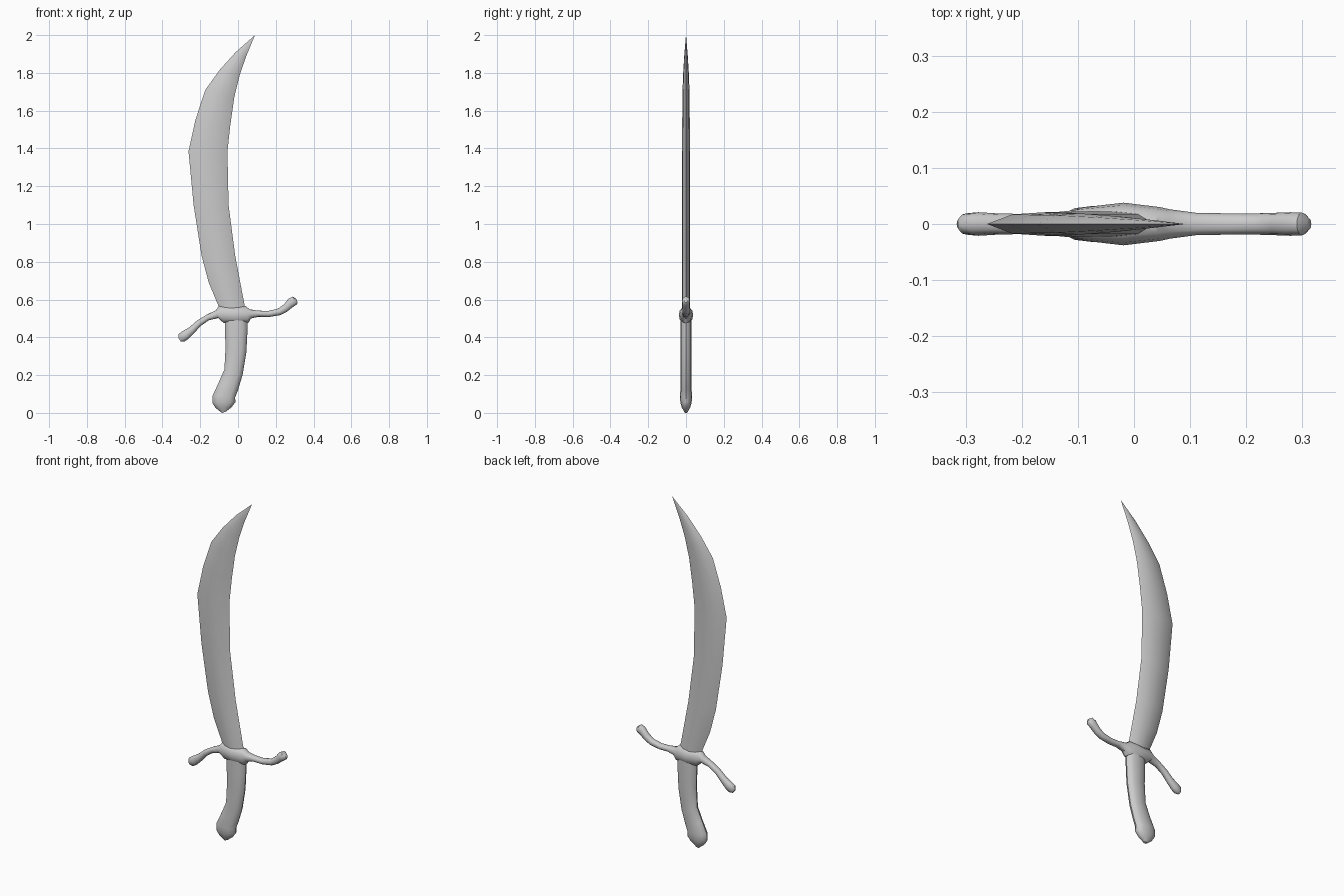
import bpy, bmesh, math


def loft(name, rings, section):
    """Skin a section through rings (ax, az, bx, bz, half_depth) in the XZ plane.
    section points are (t, y): t runs from edge a to edge b, y is -1..1."""
    bm = bmesh.new()
    loops = []
    for ax, az, bx, bz, d in rings:
        loops.append([bm.verts.new((ax + (bx - ax) * t, y * d, az + (bz - az) * t))
                      for t, y in section])
    n = len(section)
    for lo, hi in zip(loops, loops[1:]):
        for i in range(n):
            j = (i + 1) % n
            bm.faces.new((lo[i], lo[j], hi[j], hi[i]))
    bm.faces.new(loops[0])
    bm.faces.new(loops[-1])
    bmesh.ops.remove_doubles(bm, verts=bm.verts, dist=0.0003)
    bmesh.ops.recalc_face_normals(bm, faces=bm.faces)
    me = bpy.data.meshes.new(name)
    bm.to_mesh(me)
    bm.free()
    ob = bpy.data.objects.new(name, me)
    bpy.context.collection.objects.link(ob)
    bpy.ops.object.select_all(action='DESELECT')
    ob.select_set(True)
    bpy.context.view_layer.objects.active = ob
    bpy.ops.object.shade_smooth_by_angle(angle=math.radians(40))
    return ob


def oval(sides, power=1.0):
    pts = []
    for i in range(sides):
        a = 2 * math.pi * i / sides
        c, s = math.cos(a), math.sin(a)
        pts.append((0.5 - 0.5 * math.copysign(abs(c) ** power, c),
                    math.copysign(abs(s) ** power, s)))
    return pts


# curved blade: lens section, sharp along both edges
half = [(0.22, 0.82), (0.5, 1.0), (0.78, 0.82)]
lens = [(0, 0)] + half + [(1, 0)] + [(t, -y) for t, y in reversed(half)]
loft("blade", [
    (-0.095, 0.53, 0.04, 0.53, 0.022),
    (-0.105, 0.57, 0.035, 0.57, 0.022),
    (-0.155, 0.69, 0.012, 0.69, 0.022),
    (-0.193, 0.833, -0.015, 0.833, 0.022),
    (-0.235, 1.10, -0.050, 1.10, 0.021),
    (-0.262, 1.385, -0.056, 1.385, 0.021),
    (-0.225, 1.553, -0.040, 1.53, 0.020),
    (-0.173, 1.71, -0.020, 1.67, 0.019),
    (-0.098, 1.815, 0.008, 1.785, 0.015),
    (-0.012, 1.91, 0.042, 1.885, 0.009),
    (0.0895, 2.0, 0.09, 1.9995, 0.0002),
], lens)

# bent grip swelling into a rounded pommel
loft("grip", [
    (-0.070, 0.50, 0.052, 0.50, 0.029),
    (-0.069, 0.43, 0.050, 0.43, 0.030),
    (-0.066, 0.346, 0.044, 0.32, 0.030),
    (-0.072, 0.23, 0.024, 0.20, 0.029),
    (-0.105, 0.155, 0.000, 0.12, 0.029),
    (-0.134, 0.092, -0.015, 0.083, 0.032),
    (-0.136, 0.052, -0.014, 0.057, 0.030),
    (-0.118, 0.026, -0.034, 0.030, 0.022),
    (-0.085, 0.000, -0.065, 0.006, 0.008),
], oval(12, 0.9))

# S-curved crossguard with central collar and knobbed ends (lower edge, upper edge)
loft("crossguard", [
    (-0.303, 0.378, -0.316, 0.398, 0.009),
    (-0.283, 0.378, -0.314, 0.418, 0.019),
    (-0.262, 0.392, -0.293, 0.433, 0.021),
    (-0.232, 0.422, -0.258, 0.453, 0.019),
    (-0.198, 0.460, -0.215, 0.490, 0.018),
    (-0.155, 0.490, -0.165, 0.520, 0.019),
    (-0.105, 0.502, -0.118, 0.543, 0.024),
    (-0.075, 0.475, -0.100, 0.566, 0.030),
    (-0.015, 0.475, -0.022, 0.562, 0.038),
    (0.054, 0.475, 0.040, 0.566, 0.030),
    (0.068, 0.500, 0.062, 0.548, 0.026),
    (0.110, 0.509, 0.110, 0.541, 0.020),
    (0.165, 0.508, 0.160, 0.540, 0.019),
    (0.225, 0.518, 0.213, 0.552, 0.019),
    (0.260, 0.536, 0.245, 0.576, 0.020),
    (0.290, 0.560, 0.268, 0.605, 0.021),
    (0.310, 0.573, 0.290, 0.616, 0.020),
    (0.316, 0.583, 0.309, 0.603, 0.009),
], oval(12, 0.9))
